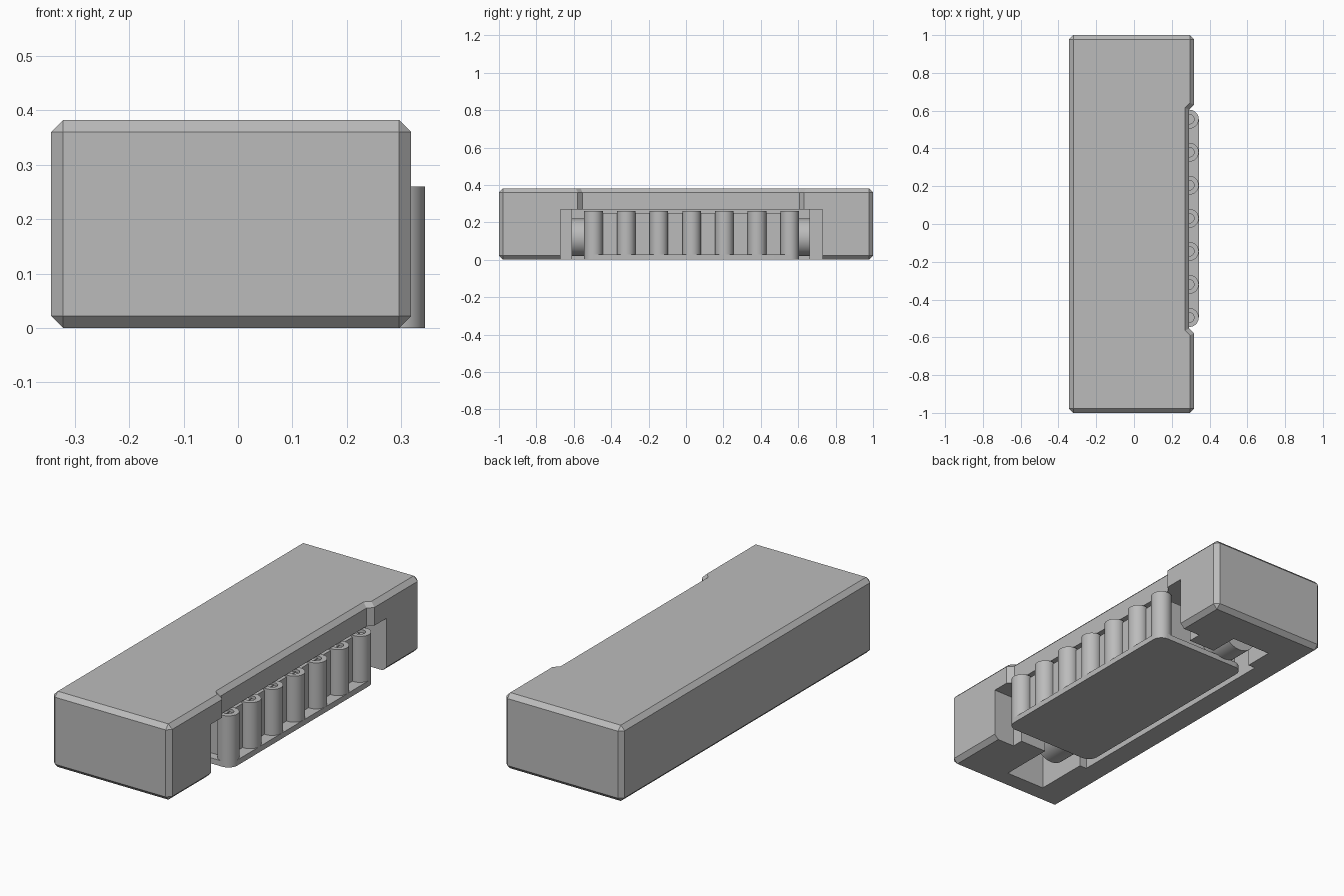
import bpy, bmesh, math
from mathutils import Matrix, Vector

cube = bpy.data.objects.get("Cube")
if cube:
    bpy.data.objects.remove(cube, do_unlink=True)

grey = bpy.data.materials.new("plain grey")
grey.use_nodes = True
COLOUR = (0.5, 0.5, 0.5, 1)
grey.diffuse_color = COLOUR
grey.node_tree.nodes["Principled BSDF"].inputs["Base Color"].default_value = COLOUR


def finish(name, bm):
    bmesh.ops.recalc_face_normals(bm, faces=bm.faces)
    mesh = bpy.data.meshes.new(name)
    bm.to_mesh(mesh)
    bm.free()
    mesh.materials.append(grey)
    ob = bpy.data.objects.new(name, mesh)
    bpy.context.collection.objects.link(ob)
    return ob


def prism(points, z0, z1):
    bm = bmesh.new()
    base = bm.faces.new([bm.verts.new((x, y, z0)) for x, y in points])
    top = bmesh.ops.extrude_face_region(bm, geom=[base])["geom"]
    bmesh.ops.translate(bm, vec=(0, 0, z1 - z0),
                        verts=[v for v in top if isinstance(v, bmesh.types.BMVert)])
    return bm


def box(name, x0, x1, y0, y1, z0, z1, corner=0):
    bm = prism([(x0, y0), (x1, y0), (x1, y1), (x0, y1)], z0, z1)
    if corner:
        upright = [e for e in bm.edges
                   if abs(e.verts[0].co.z - e.verts[1].co.z) > 0.001]
        bmesh.ops.bevel(bm, geom=upright, offset=corner, segments=8,
                        profile=0.5, affect='EDGES')
    return finish(name, bm)


def rod(name, centre, radius, length, axis='Z'):
    bm = bmesh.new()
    turn = Matrix.Rotation(math.pi / 2, 4, 'X') if axis == 'Y' else Matrix()
    bmesh.ops.create_cone(bm, cap_ends=True, segments=32, radius1=radius,
                          radius2=radius, depth=length,
                          matrix=Matrix.Translation(Vector(centre)) @ turn)
    return finish(name, bm)


def cut(target, cutter):
    mod = target.modifiers.new("cut", 'BOOLEAN')
    mod.operation = 'DIFFERENCE'
    mod.solver = 'EXACT'
    mod.object = cutter
    bpy.context.view_layer.objects.active = target
    bpy.ops.object.modifier_apply(modifier=mod.name)
    bpy.data.objects.remove(cutter, do_unlink=True)


def smooth(ob):
    bpy.ops.object.select_all(action='DESELECT')
    ob.select_set(True)
    bpy.context.view_layer.objects.active = ob
    bpy.ops.object.shade_smooth_by_angle(angle=math.radians(30))


# Chamfered housing with a shallow notch along its left side
X0, X1, NOTCH, H = -0.343, 0.318, 0.292, 0.382
outline = [(X0, -1), (X1, -1), (X1, -0.58), (NOTCH, -0.554),
           (NOTCH, 0.606), (X1, 0.632), (X1, 1), (X0, 1)]
bm = prism(outline, 0, H)
edges = []
for e in bm.edges:
    a, b = e.verts[0].co, e.verts[1].co
    if abs(a.z - b.z) < 0.001 or abs(a.y) > 0.99:
        edges.append(e)
bmesh.ops.bevel(bm, geom=edges, offset=0.022, segments=1, affect='EDGES')
housing = finish("housing", bm)

# Open bay, its deeper inner pocket and the narrow slot in the underside
cut(housing, box("bay_cutter", 0.2, 0.5, -0.67, 0.73, -0.1, 0.268))
cut(housing, box("pocket_cutter", -0.21, 0.25, -0.61, 0.66, -0.1, 0.268))
cut(housing, box("slot_cutter", -0.17, 0.05, -0.89, 0.81, -0.1, 0.22))

# Rod lying in the slot
smooth(rod("slot_rod", (-0.06, 0.01, 0.12), 0.1, 1.42, 'Y'))

# Tray with rounded corners and a raised core
smooth(box("tray_base", -0.18, 0.343, -0.545, 0.605, 0, 0.028, 0.05))
box("tray_core", -0.17, 0.285, -0.5, 0.56, 0.02, 0.25)

# Row of upright pins, each with a shallow hole in its top
for i in range(7):
    y = -0.495 + i * 0.175
    pin = rod(f"pin_{i + 1}", (0.293, y, 0.135), 0.05, 0.25)
    cut(pin, rod("hole_cutter", (0.293, y, 0.27), 0.025, 0.05))
    smooth(pin)
